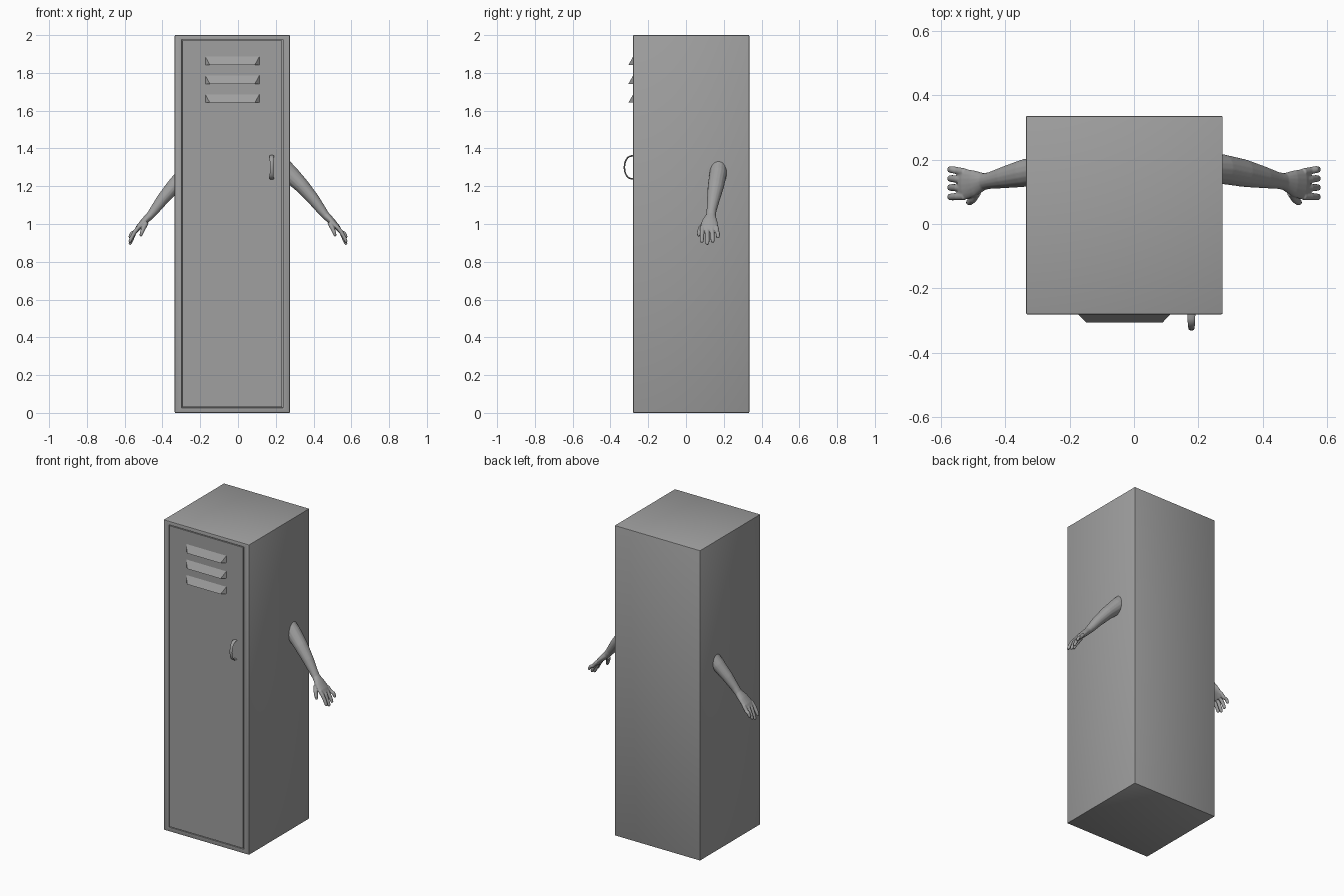
import bpy, bmesh, math
from mathutils import Vector

cube = bpy.data.objects.get("Cube")
if cube:
    bpy.data.objects.remove(cube, do_unlink=True)

GREY = (0.35, 0.35, 0.35, 1)
metal = bpy.data.materials.new("plain_grey")
metal.use_nodes = True
metal.diffuse_color = GREY
metal.node_tree.nodes["Principled BSDF"].inputs["Base Color"].default_value = GREY

# Main box limits
X0, X1, Y0, Y1, TOP = -0.335, 0.275, -0.28, 0.335, 2.0


def make_object(name, bm, smooth=None):
    bmesh.ops.recalc_face_normals(bm, faces=bm.faces)
    mesh = bpy.data.meshes.new(name)
    bm.to_mesh(mesh)
    bm.free()
    mesh.materials.append(metal)
    ob = bpy.data.objects.new(name, mesh)
    bpy.context.collection.objects.link(ob)
    if smooth is not None:
        bpy.ops.object.select_all(action='DESELECT')
        ob.select_set(True)
        bpy.context.view_layer.objects.active = ob
        bpy.ops.object.shade_smooth_by_angle(angle=math.radians(smooth))
    return ob


def loft(bm, stations, wide_axis, sides=16):
    """Closed tube of elliptical rings; station = (centre, half width, half thickness)."""
    rings = []
    centres = [Vector(s[0]) for s in stations]
    for i, (_, wide, thick) in enumerate(stations):
        tangent = (centres[min(i + 1, len(centres) - 1)] - centres[max(i - 1, 0)]).normalized()
        a = (wide_axis - tangent * wide_axis.dot(tangent)).normalized()
        b = tangent.cross(a)
        rings.append([bm.verts.new(centres[i] + a * wide * math.cos(t) + b * thick * math.sin(t))
                      for t in (math.tau * k / sides for k in range(sides))])
    for r, s in zip(rings, rings[1:]):
        for k in range(sides):
            n = (k + 1) % sides
            bm.faces.new((r[k], r[n], s[n], s[k]))
    bm.faces.new(rings[0])
    bm.faces.new(rings[-1])


# Locker body with a grooved door outline in the front face
bm = bmesh.new()
bmesh.ops.create_cube(bm, size=1)
for v in bm.verts:
    v.co = (X1 if v.co.x > 0 else X0, Y1 if v.co.y > 0 else Y0, TOP if v.co.z > 0 else 0)
bmesh.ops.bevel(bm, geom=bm.edges[:], offset=0.004, segments=2, profile=0.5, affect='EDGES')
bm.normal_update()
front = min(bm.faces, key=lambda f: f.calc_center_median().y - f.calc_area())
front = max((f for f in bm.faces if f.normal.y < -0.99), key=lambda f: f.calc_area())
bmesh.ops.inset_individual(bm, faces=[front], thickness=0.03)
for v in front.verts:
    v.co.x = X1 - 0.037 if v.co.x > 0 else X0 + 0.037
    v.co.z = TOP - 0.023 if v.co.z > 1 else 0.027
for thickness, depth in ((0.0005, -0.012), (0.006, 0), (0.0005, 0.012)):
    bm.normal_update()
    bmesh.ops.inset_individual(bm, faces=[front], thickness=thickness, depth=depth)
make_object("locker_body", bm, 30)

# Three louvred vents
for i in range(3):
    high = 1.89 - 0.1 * i
    low = high - 0.048
    bm = bmesh.new()
    left, right = [[bm.verts.new(p) for p in ((x, Y0 + 0.002, high),
                                              (x, Y0 + 0.002, low),
                                              (x + lean, Y0 - 0.025, low))]
                   for x, lean in ((-0.175, 0.026), (0.115, -0.026))]
    bm.faces.new(left)
    bm.faces.new(right)
    for k in range(3):
        n = (k + 1) % 3
        bm.faces.new((left[k], left[n], right[n], right[k]))
    make_object(f"vent_{i + 1}", bm)

# Bowed door handle
bm = bmesh.new()
arc = []
for k in range(17):
    t = math.pi * (k / 16 - 0.5)
    c, s = math.cos(t), math.sin(t)
    arc.append(((0.178, Y0 + 0.002 - 0.048 * max(c, 0) ** 0.75, 1.3 + 0.061 * s),
                0.009 + 0.003 * s * s, 0.004))
loft(bm, arc, Vector((1, 0, 0)), 12)
make_object("door_handle", bm, 50)

# Arms: (centre, half width, half thickness) from shoulder to palm
ARM = [((0.20, 0.175, 1.34), 0.045, 0.048),
       ((0.275, 0.170, 1.265), 0.046, 0.047),
       ((0.34, 0.158, 1.20), 0.043, 0.039),
       ((0.40, 0.145, 1.13), 0.034, 0.032),
       ((0.445, 0.135, 1.07), 0.026, 0.025),
       ((0.465, 0.132, 1.045), 0.026, 0.021),
       ((0.495, 0.126, 1.015), 0.041, 0.019),
       ((0.525, 0.123, 0.983), 0.048, 0.015),
       ((0.54, 0.123, 0.963), 0.044, 0.011)]
# Fingers: knuckle y, tip y, tip z
FINGERS = [(0.161, 0.169, 0.925), (0.136, 0.141, 0.902),
           (0.111, 0.113, 0.890), (0.086, 0.084, 0.902)]
THUMB = [((0.487, 0.100, 1.005), 0.015, 0.014), ((0.500, 0.078, 0.978), 0.014, 0.012),
         ((0.510, 0.068, 0.953), 0.011, 0.010), ((0.516, 0.066, 0.935), 0.006, 0.006)]

for name, side in (("left_arm", 1), ("right_arm", -1)):
    bm = bmesh.new()
    parts = [ARM, THUMB]
    for y, tip_y, tip_z in FINGERS:
        parts.append([((0.525, y, 0.985), 0.012, 0.011),
                      ((0.547, (y + tip_y) / 2, 0.957), 0.0115, 0.011),
                      ((0.564, tip_y, tip_z + 0.025), 0.011, 0.010),
                      ((0.572, tip_y, tip_z + 0.006), 0.010, 0.008),
                      ((0.573, tip_y, tip_z), 0.006, 0.005)])
    for part in parts:
        loft(bm, part, Vector((0, 1, 0)))
    for v in bm.verts:
        v.co.x *= side
    arm = make_object(name, bm, 180)
    # Blend the fingers and palm into one skin
    blend = arm.modifiers.new("blend", 'REMESH')
    blend.mode = 'VOXEL'
    blend.voxel_size = 0.003
    blend.use_smooth_shade = True
    soften = arm.modifiers.new("soften", 'SMOOTH')
    soften.factor = 0.5
    soften.iterations = 4
